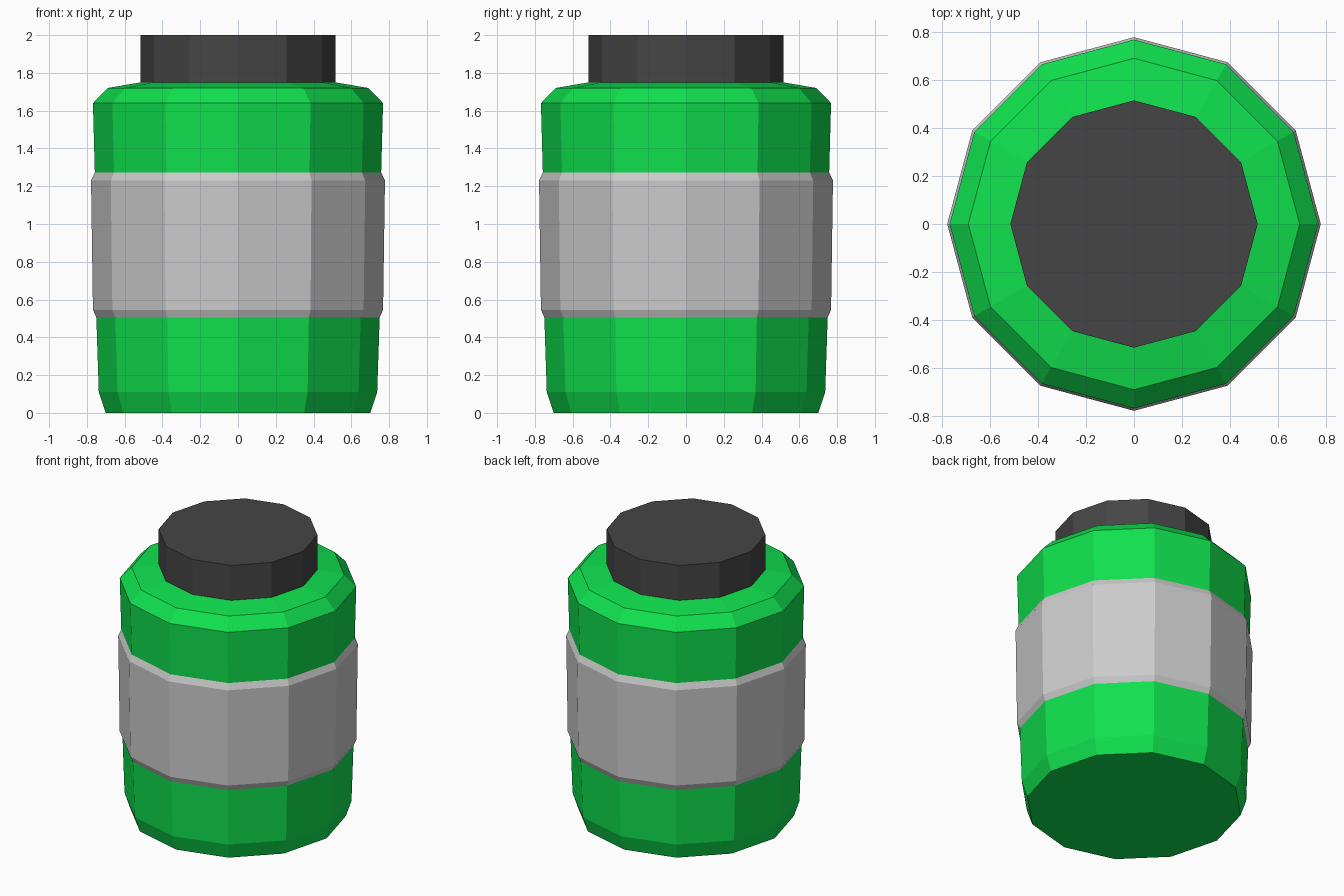
import bpy, bmesh
from math import sin, cos, pi

if "Cube" in bpy.data.objects:
    bpy.data.objects.remove(bpy.data.objects["Cube"])

SIDES = 12


def material(name, rgb):
    mat = bpy.data.materials.new(name)
    mat.diffuse_color = (*rgb, 1.0)
    mat.use_nodes = True
    mat.node_tree.nodes["Principled BSDF"].inputs["Base Color"].default_value = mat.diffuse_color
    return mat


def lathe(name, profile, mat=None, bottom=False, top=False):
    """Revolve (radius, z) points, listed bottom to top, into a flat-sided shell."""
    bm = bmesh.new()
    rings = [[bm.verts.new((r * cos(2 * pi * i / SIDES), r * sin(2 * pi * i / SIDES), z))
              for i in range(SIDES)] for r, z in profile]
    for lo, hi in zip(rings, rings[1:]):
        for i in range(SIDES):
            j = (i + 1) % SIDES
            bm.faces.new((lo[i], lo[j], hi[j], hi[i]))
    if bottom:
        bm.faces.new(rings[0][::-1])
    if top:
        bm.faces.new(rings[-1])
    mesh = bpy.data.meshes.new(name)
    bm.to_mesh(mesh)
    bm.free()
    obj = bpy.data.objects.new(name, mesh)
    bpy.context.collection.objects.link(obj)
    if mat:
        mesh.materials.append(mat)
    return obj


green = material("green", (0.005, 0.75, 0.075))
dark = material("dark_grey", (0.06, 0.06, 0.06))

# Lower jar wall with bevelled foot
lathe("jar_base", [(0.70, 0), (0.737, 0.11), (0.75, 0.505)], green, bottom=True)

# Raised label band
lathe("label_band", [(0.75, 0.505), (0.768, 0.546), (0.778, 1.23), (0.758, 1.273)])

# Upper jar wall and sloped shoulder
lathe("jar_shoulder", [(0.758, 1.273), (0.768, 1.64), (0.69, 1.72), (0.515, 1.75)], green)

# Lid
lathe("lid", [(0.515, 1.75), (0.515, 2.0)], dark, top=True)
